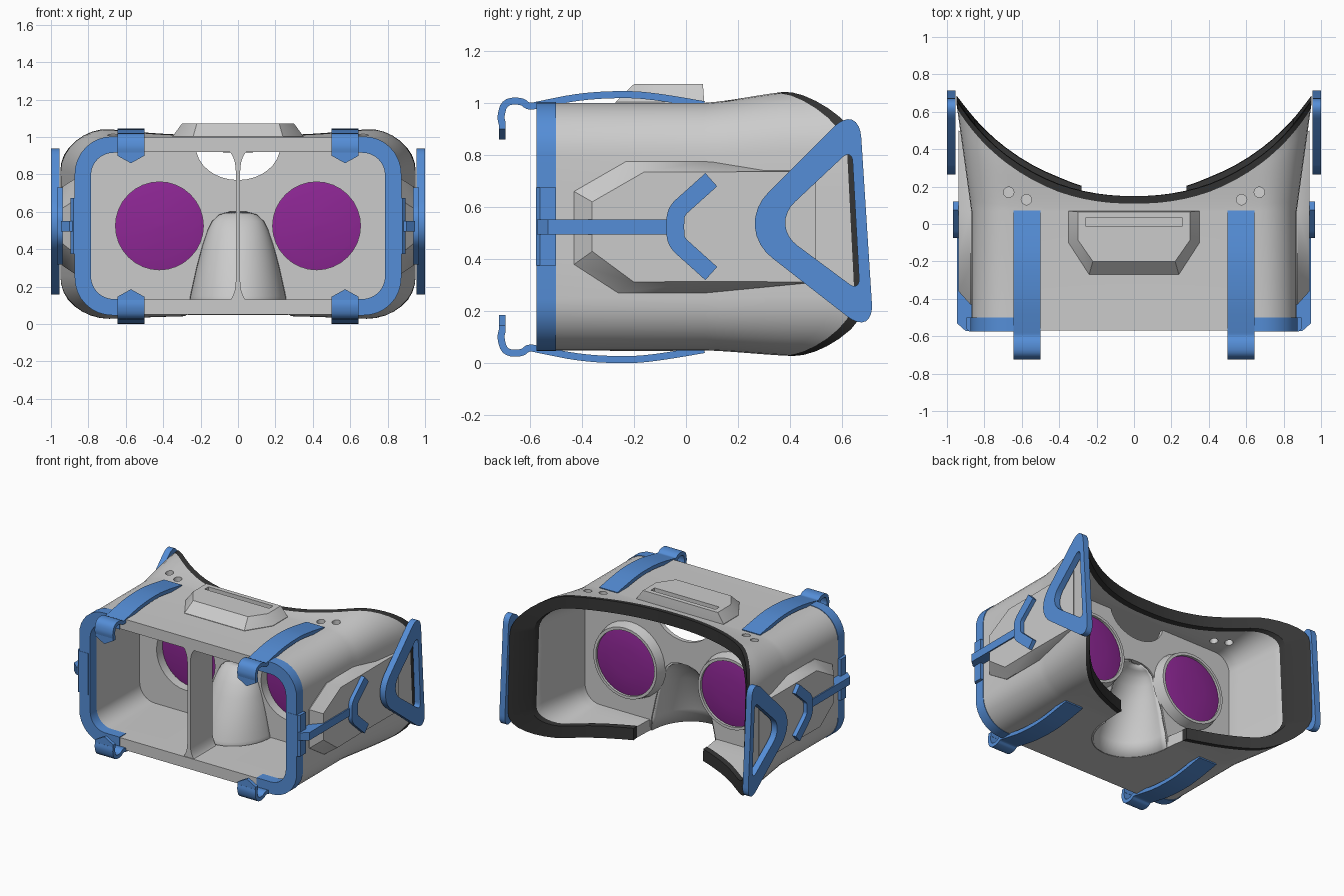
import bpy, bmesh, math
from math import sin, cos, pi, sqrt

if "Cube" in bpy.data.objects:
    bpy.data.objects.remove(bpy.data.objects["Cube"])

def material(name, rgb):
    m = bpy.data.materials.new(name)
    m.diffuse_color = (*rgb, 1)
    m.use_nodes = True
    m.node_tree.nodes["Principled BSDF"].inputs["Base Color"].default_value = m.diffuse_color
    return m

BLUE = material("blue_plastic", (0.09, 0.27, 0.68))
PURPLE = material("purple_glass", (0.27, 0.02, 0.30))
DARK = material("dark_foam", (0.035, 0.035, 0.035))

def make(name, verts, faces, mat=None, angle=30):
    me = bpy.data.meshes.new(name)
    me.from_pydata(verts, [], faces)
    bm = bmesh.new()
    bm.from_mesh(me)
    bmesh.ops.remove_doubles(bm, verts=bm.verts, dist=1e-5)
    bmesh.ops.recalc_face_normals(bm, faces=bm.faces)
    bm.to_mesh(me)
    bm.free()
    me.shade_smooth()
    me.set_sharp_from_angle(angle=math.radians(angle))
    if mat:
        me.materials.append(mat)
    ob = bpy.data.objects.new(name, me)
    bpy.context.collection.objects.link(ob)
    return ob

def prism(name, plane, loops, lo, hi, mat=None):
    """Fill 2D loops (first outer, rest holes) and extrude along the plane normal."""
    cu = bpy.data.curves.new(name, 'CURVE')
    cu.dimensions, cu.fill_mode, cu.extrude = '2D', 'BOTH', 0.5
    for pts in loops:
        sp = cu.splines.new('POLY')
        sp.points.add(len(pts) - 1)
        for p, (u, v) in zip(sp.points, pts):
            p.co = (u, v, 0, 1)
        sp.use_cyclic_u = True
    tmp = bpy.data.objects.new("tmp", cu)
    bpy.context.collection.objects.link(tmp)
    me = bpy.data.meshes.new_from_object(tmp.evaluated_get(bpy.context.evaluated_depsgraph_get()))
    put = {'XZ': lambda u, v, w: (u, w, v), 'YZ': lambda u, v, w: (w, u, v),
           'XY': lambda u, v, w: (u, v, w)}[plane]
    verts = [put(v.co.x, v.co.y, lo + (v.co.z + 0.5) * (hi - lo)) for v in me.vertices]
    faces = [tuple(p.vertices) for p in me.polygons]
    bpy.data.objects.remove(tmp)
    bpy.data.meshes.remove(me)
    return make(name, verts, faces, mat)

def bridge(name, rings, mat=None, wrap=False, caps=False):
    n = len(rings[0])
    verts = [v for r in rings for v in r]
    m = len(rings)
    faces = [(j * n + i, j * n + (i + 1) % n, (j + 1) % m * n + (i + 1) % n, (j + 1) % m * n + i)
             for j in range(m if wrap else m - 1) for i in range(n)]
    if caps:
        faces += [tuple(range(n)), tuple(range((m - 1) * n, m * n))]
    return make(name, verts, faces, mat)

def lathe_y(name, profile, cx, cz, mat=None, wrap=False, n=32):
    return bridge(name, [[(cx + r * cos(2 * pi * i / n), y, cz + r * sin(2 * pi * i / n))
                          for i in range(n)] for r, y in profile], mat, wrap, not wrap)

def circle(cx, cy, r, n=32):
    return [(cx + r * cos(2 * pi * i / n), cy + r * sin(2 * pi * i / n)) for i in range(n)]

def rounded(pts, n=8):
    """Round polygon corners; each point is (u, v, trim)."""
    out = []
    for i, (u, v, t) in enumerate(pts):
        if not t:
            out.append((u, v))
            continue
        ends = []
        for q in (pts[i - 1], pts[(i + 1) % len(pts)]):
            d = math.hypot(q[0] - u, q[1] - v)
            ends.append((u + (q[0] - u) * t / d, v + (q[1] - v) * t / d))
        (a, b), (c, d) = ends
        w = 0.71
        for k in range(n + 1):
            s = k / n
            k0, k1, k2 = (1 - s) ** 2, 2 * s * (1 - s) * w, s * s
            out.append(((a * k0 + u * k1 + c * k2) / (k0 + k1 + k2),
                        (b * k0 + v * k1 + d * k2) / (k0 + k1 + k2)))
    return out

def ribbon(pts, w, smooth=2):
    """Outline of a strip of width w along a smoothed path."""
    for _ in range(smooth):
        mid = [(a[0] * f + b[0] * (1 - f), a[1] * f + b[1] * (1 - f))
               for a, b in zip(pts, pts[1:]) for f in (0.75, 0.25)]
        pts = [pts[0]] + mid[1:-1] + [pts[-1]]
    left, right = [], []
    for i, (u, v) in enumerate(pts):
        a, b = pts[max(i - 1, 0)], pts[min(i + 1, len(pts) - 1)]
        d = math.hypot(b[0] - a[0], b[1] - a[1])
        nx, ny = -(b[1] - a[1]) / d * w / 2, (b[0] - a[0]) / d * w / 2
        left.append((u + nx, v + ny))
        right.append((u - nx, v - ny))
    return left + right[::-1]

def cut(ob, cutters):
    for c in cutters:
        md = ob.modifiers.new("cut", 'BOOLEAN')
        md.object, md.solver = c, 'EXACT'
    me = bpy.data.meshes.new_from_object(ob.evaluated_get(bpy.context.evaluated_depsgraph_get()))
    ob.modifiers.clear()
    ob.data = me
    me.set_sharp_from_angle(angle=math.radians(30))

# Rounded-rectangle section as (ux, uz, cx, cz) weights of straight part and corner radius
SECTION = []
for q, (sx, sz, n) in enumerate([(1, 1, 20), (-1, 1, 4), (-1, -1, 20), (1, -1, 4)]):
    for k in range(9):
        a = pi / 2 * (q + k / 8)
        SECTION.append((sx, sz, cos(a), sin(a)))
    ex, ez = (-sx, sz) if q % 2 == 0 else (sx, -sz)
    for k in range(1, n):
        f = k / n
        SECTION.append((sx + (ex - sx) * f, sz + (ez - sz) * f, cos(a), sin(a)))

def section_point(e, y, inset):
    f = min(max((y - 0.07) / 0.35, 0), 1)
    f = f * f * (3 - 2 * f) * 0.5 + f * 0.5
    hw = 0.87 + 0.08 * min(max((y - 0.07) / 0.58, 0), 1)
    zt, zb, r = 1.0 + 0.046 * f, 0.05 - 0.022 * f, 0.2 + 0.03 * f
    mid, hh = (zt + zb) / 2, (zt - zb) / 2
    ri = r - inset
    return e[0] * (hw - r) + e[2] * ri, mid + e[1] * (hh - r) + e[3] * ri

def face_edge(x, z):
    x = min(abs(x), 0.96)
    return 0.15 + 1.128 - sqrt(1.128 ** 2 - x * x) + 0.04 * (0.7 - z) * min(x / 0.4, 1)

def tube(name, rows, thick, mat=None):
    def ring(row, inset):
        out = []
        for e in SECTION:
            y = 0.1
            for _ in range(6):
                x, z = section_point(e, y, inset)
                y = row(face_edge(x, z))
            x, z = section_point(e, y, inset)
            out.append((x, y, z))
        return out
    return bridge(name, [ring(r, 0) for r in rows] + [ring(r, thick) for r in rows[::-1]], mat, wrap=True)

# Shell and face foam, with nose cutout and vent holes
shell = tube("shell", [lambda e: -0.57] + [lambda e, k=k: 0.07 + (e - 0.11) * k / 8 for k in range(9)], 0.08)
foam = tube("face_foam", [lambda e: e - 0.04, lambda e: e], 0.085, DARK)
arc = [(0.265 * cos(a), 0.01 - 0.31 * sin(a)) for a in [pi * k / 20 for k in range(21)]]
cutters = [prism("nose_cutter", 'XY', [arc + [(-0.28, 0.16), (-0.28, 0.5), (0.28, 0.5), (0.28, 0.16)]], -0.1, 0.3)]
for s in (-1, 1):
    for x, y in ((0.67, 0.17), (0.575, 0.13)):
        cutters.append(prism("vent_cutter", 'XY', [circle(s * x, y, 0.028, 16)], 0.85, 1.2))
cut(shell, cutters)
cut(foam, cutters[:1])

# Nose bell: half-ellipses shrinking upwards (z, half width, depth)
BELL = [(0.05, 0.27, 0.32), (0.15, 0.255, 0.3), (0.3, 0.222, 0.24), (0.42, 0.19, 0.185),
        (0.5, 0.163, 0.14), (0.55, 0.138, 0.1), (0.585, 0.1, 0.06), (0.602, 0.04, 0.02)]
n = 25
verts = [(a * cos(pi * k / (n - 1)), 0.02 - d * sin(pi * k / (n - 1)), z) for z, a, d in BELL for k in range(n)]
nose = make("nose_bell", verts, [(j * n + i, j * n + i + 1, (j + 1) * n + i + 1, (j + 1) * n + i)
                                 for j in range(len(BELL) - 1) for i in range(n - 1)], None, 40)
nose.modifiers.new("thickness", 'SOLIDIFY').thickness = 0.012

# Lens wall with lens holes, forehead notch and nose notch
right = [(a, z, 0) for z, a, d in BELL[::-1]]
notch = [(0.225 * cos(a), 0.95 - 0.18 * sin(a), 0) for a in [pi * k / 16 for k in range(17)]]
outline = rounded(right + [(0.81, 0.11, 0.15), (0.81, 0.94, 0.15)] + notch +
                  [(-0.81, 0.94, 0.15), (-0.81, 0.11, 0.15)] + [(-u, v, 0) for u, v, _ in right[::-1]])
prism("lens_wall", 'XZ', [outline, circle(-0.42, 0.525, 0.237), circle(0.42, 0.525, 0.237)], 0.0, 0.03)

# Divider with flared ends
side = [(0.012 + 0.07 * (1 - cos(a)), 0.82 + 0.12 * sin(a)) for a in [pi / 2 * k / 8 for k in range(9)]]
half = [(u, 1.046 - v) for u, v in side[::-1]] + side
prism("divider", 'XZ', [half + [(-u, v) for u, v in half[::-1]]], -0.565, -0.31)

# Top pad with slot
def pad_ring(pts, z):
    return [(x, y, z) for x, y in pts + [(-x, y) for x, y in pts[::-1]]]
top_pad = bridge("top_pad", [pad_ring([(0.35, 0.07), (0.35, -0.1), (0.24, -0.27)], 0.99),
                             pad_ring([(0.35, 0.07), (0.35, -0.1), (0.24, -0.27)], 1.003),
                             pad_ring([(0.30, 0.065), (0.30, -0.085), (0.22, -0.2)], 1.072)], caps=True)
slot = [(-0.26, -0.012), (0.26, -0.012), (0.26, 0.032), (-0.26, 0.032)]
cutters.append(prism("slot_cutter", 'XY', [slot], 1.045, 1.2))
cut(top_pad, cutters[-1:])
for c in cutters:
    bpy.data.objects.remove(c)

OUTER = [(0.46, 0.745), (0.07, 0.775), (-0.23, 0.775), (-0.43, 0.66), (-0.43, 0.38), (-0.26, 0.27), (0.07, 0.27), (0.46, 0.305)]
INNER = [(0.5, 0.737), (0.07, 0.735), (-0.16, 0.735), (-0.36, 0.62), (-0.36, 0.43), (-0.2, 0.312), (0.07, 0.315), (0.5, 0.312)]
STRAP = [(0.07, 0.993), (-0.1, 1.022), (-0.22, 1.034), (-0.4, 1.026), (-0.56, 0.994), (-0.605, 0.984),
         (-0.63, 1.008), (-0.695, 1.005), (-0.712, 0.95), (-0.706, 0.92)]

for s, tag in ((-1, "left"), (1, "right")):
    # Lens and holder ring
    lathe_y(f"lens_ring_{tag}", [(0.275, 0.02), (0.255, 0.1), (0.235, 0.1), (0.235, 0.0), (0.25, 0.0)],
            s * 0.42, 0.525, None, True)
    lathe_y(f"lens_{tag}", [(0.01, 0.1), (0.1, 0.098), (0.18, 0.092), (0.237, 0.082), (0.237, 0.068),
                            (0.18, 0.058), (0.01, 0.05)], s * 0.42, 0.525, PURPLE)
    # Side pad
    bridge(f"side_pad_{tag}", [[(s * 0.85, y, z) for y, z in OUTER], [(s * 0.875, y, z) for y, z in OUTER],
                               [(s * 0.938, y, z) for y, z in INNER]], caps=True)
    # Front frame and its side latch
    frame = rounded([(s * u, v, t) for u, v, t in (
        (0.55, 1.003, 0), (0.873, 1.003, 0.2), (0.873, 0.047, 0.2), (0.55, 0.047, 0),
        (0.55, 0.134, 0), (0.786, 0.134, 0.12), (0.786, 0.916, 0.12), (0.55, 0.916, 0))])
    prism(f"front_frame_{tag}", 'XZ', [frame], -0.574, -0.5, BLUE)
    prism(f"frame_latch_{tag}", 'XY', [[(s * x, y) for x, y in (
        (0.8, -0.576), (0.88, -0.576), (0.895, -0.56), (0.895, -0.5), (0.8, -0.5))]], 0.375, 0.675, BLUE)
    # Side bar, bracket and triangular strap holder
    prism(f"side_bar_{tag}", 'XY', [[(s * x, y) for x, y in (
        (0.86, -0.572), (0.9, -0.572), (0.947, -0.53), (0.947, -0.05), (0.93, -0.05), (0.93, -0.36), (0.86, -0.43))]],
        0.495, 0.552, BLUE)
    bracket = [(0.097, 0.705), (0.01, 0.627), (-0.04, 0.582), (-0.041, 0.525), (-0.04, 0.468), (0.01, 0.423), (0.097, 0.345)]
    prism(f"side_bracket_{tag}", 'YZ', [ribbon(bracket, 0.068, 3)], s * 0.925, s * 0.967, BLUE)
    tri = rounded([(0.664, 1.005, 0.14), (0.181, 0.521, 0.19), (0.722, 0.1, 0.13)])
    hole = rounded([(0.637, 0.825, 0.05), (0.323, 0.53, 0.13), (0.667, 0.275, 0.05)])
    prism(f"strap_holder_{tag}", 'YZ', [tri, hole], s * 0.955, s * 1.0, BLUE)
    # Upper and lower clips
    for end, fz in (("upper", lambda z: z), ("lower", lambda z: 1.046 - z)):
        band = [(y, fz(z)) for y, z in ribbon(STRAP, 0.027)]
        prism(f"clip_{end}_{tag}", 'YZ', [band], s * 0.5, s * 0.645, BLUE)
        tip = [(s * x, fz(z)) for x, z in ((0.5, 0.93), (0.5, 0.9), (0.5725, 0.86), (0.645, 0.9), (0.645, 0.93))]
        prism(f"clip_tip_{end}_{tag}", 'XZ', [tip], -0.718, -0.693, BLUE)
